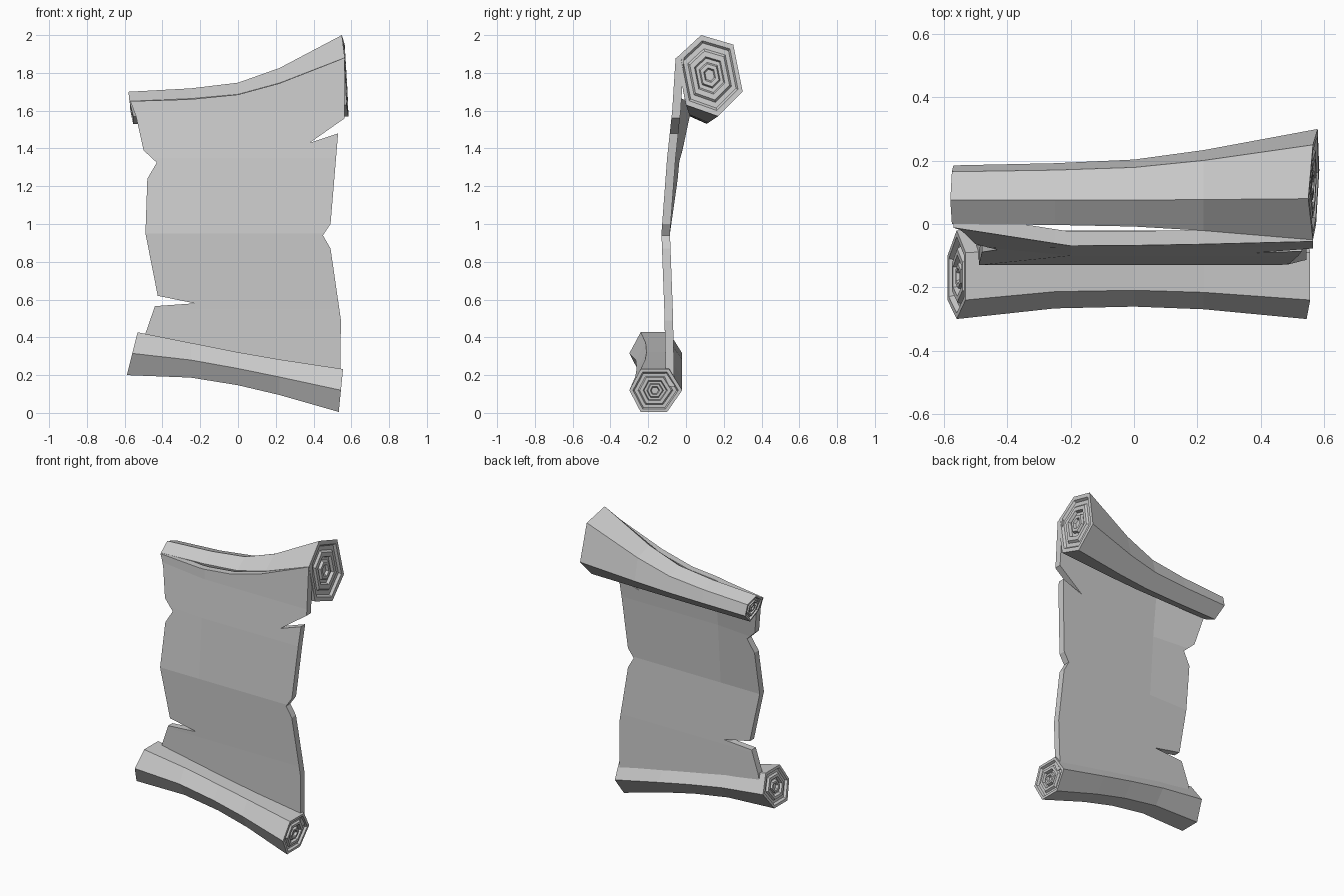
import bpy, bmesh
from mathutils import Vector

if "Cube" in bpy.data.objects:
    bpy.data.objects.remove(bpy.data.objects["Cube"], do_unlink=True)

paper = bpy.data.materials.new("pale grey paper")
paper.use_nodes = True
paper.diffuse_color = (0.6, 0.6, 0.6, 1)
paper.node_tree.nodes["Principled BSDF"].inputs["Base Color"].default_value = (0.6, 0.6, 0.6, 1)


def finish(bm, name):
    bmesh.ops.recalc_face_normals(bm, faces=bm.faces)
    mesh = bpy.data.meshes.new(name)
    bm.to_mesh(mesh)
    bm.free()
    mesh.materials.append(paper)
    bpy.context.collection.objects.link(bpy.data.objects.new(name, mesh))


def interpolate(table, v):
    for (a, p), (b, q) in zip(table, table[1:]):
        if v <= b:
            return p + (q - p) * max(0, v - a) / (b - a)
    return table[-1][1]


def bridge(bm, a, b):
    for i in range(len(a)):
        j = (i + 1) % len(a)
        bm.faces.new((a[i], a[j], b[j], b[i]))


# Stepped hexagonal rings that suggest the wound paper at a roll's end
STEPS = [(0.86, 0), (0.8, 0.015), (0.66, 0.015), (0.6, 0.002), (0.46, 0.002),
         (0.42, 0.02), (0.32, 0.02), (0.28, 0.004), (0.18, 0.004), (0.14, 0.02)]


def wound_end(bm, ring, inward):
    centre = sum((v.co for v in ring), Vector()) / len(ring)
    last = ring
    for scale, depth in STEPS:
        new = [bm.verts.new(centre.lerp(v.co, scale) + Vector((inward * depth, 0, 0)))
               for v in ring]
        bridge(bm, last, new)
        last = new
    bm.faces.new(last)


def make_roll(name, sections):
    bm = bmesh.new()
    rings = [[bm.verts.new(p) for p in s] for s in sections]
    for a, b in zip(rings, rings[1:]):
        bridge(bm, a, b)
    wound_end(bm, rings[0], 1)
    wound_end(bm, rings[-1], -1)
    finish(bm, name)


# Top roll: flares towards its left end
small = [Vector(p) for p in [(-.58, .075, 1.7), (-.575, .165, 1.67), (-.57, .185, 1.6),
                             (-.555, .11, 1.53), (-.555, .02, 1.57), (-.575, 0, 1.65)]]
large = [Vector(p) for p in [(.55, .08, 2), (.565, .25, 1.95), (.58, .3, 1.7),
                             (.585, .17, 1.57), (.575, 0, 1.63), (.565, -.05, 1.88)]]
sections = [small]
for x, t in [(-.25, .06), (0, .16), (.22, .42)]:
    ring = [a.lerp(b, t) for a, b in zip(small, large)]
    sections.append([Vector((x, p.y, p.z)) for p in ring])
make_roll("top_roll", sections + [large])

# Bottom roll: droops to the left and narrows in the middle
HEX = [(-.24, -.115), (-.1, -.115), (-.02, 0), (-.09, .112), (-.24, .112), (-.3, 0)]
sections = []
for x, z, sy, sz, lean in [(-.56, .315, 1, 1, .25), (-.25, .28, .88, .81, 0),
                           (0, .235, .86, .77, 0), (.22, .19, .89, .83, 0),
                           (.545, .12, 1, 1, .1)]:
    sections.append([Vector((x + lean * dz, -.02 + (y + .02) * sy, z + dz * sz))
                     for y, dz in HEX])
make_roll("bottom_roll", sections)

# Sheet: torn outline, creased, thickened and bent
LEFT_EDGE = [(-.57, 1.65), (-.54, 1.57), (-.5, 1.39), (-.43, 1.325), (-.48, 1.24),
             (-.49, .95), (-.425, .62), (-.23, .58), (-.44, .565), (-.49, .42), (-.51, .33)]
RIGHT_EDGE = [(.54, .14), (.545, .49), (.49, .87), (.45, .94), (.49, 1),
              (.53, 1.48), (.38, 1.43), (.565, 1.56), (.565, 1.88)]
TOP_EDGE = [(.22, 1.745), (0, 1.685), (-.25, 1.66)]
BEND = [(.1, -.105), (.55, -.115), (.95, -.13), (1.35, -.1), (1.6, -.073), (1.88, -.055)]
bm = bmesh.new()
bm.faces.new([bm.verts.new((x, 0, z))
              for x, z in LEFT_EDGE + [(0, .23)] + RIGHT_EDGE + TOP_EDGE])
cuts = [((0, 0, z), (0, 0, 1)) for z in (.55, .95, 1.35, 1.6)]
cuts += [((x, 0, 0), (1, 0, 0)) for x in (-.2, 0, .22)]
for point, normal in cuts:
    bmesh.ops.bisect_plane(bm, geom=bm.verts[:] + bm.edges[:] + bm.faces[:],
                           plane_co=point, plane_no=normal)
back = bmesh.ops.extrude_face_region(bm, geom=bm.faces[:], use_keep_orig=True)
bmesh.ops.translate(bm, vec=(0, .045, 0),
                    verts=[g for g in back["geom"] if isinstance(g, bmesh.types.BMVert)])
for v in bm.verts:
    curl = max(0, -.2 - v.co.x) / .35 * min(1, max(0, (v.co.z - .95) / .65))
    v.co.y += interpolate(BEND, v.co.z) + .055 * curl
finish(bm, "torn_sheet")
